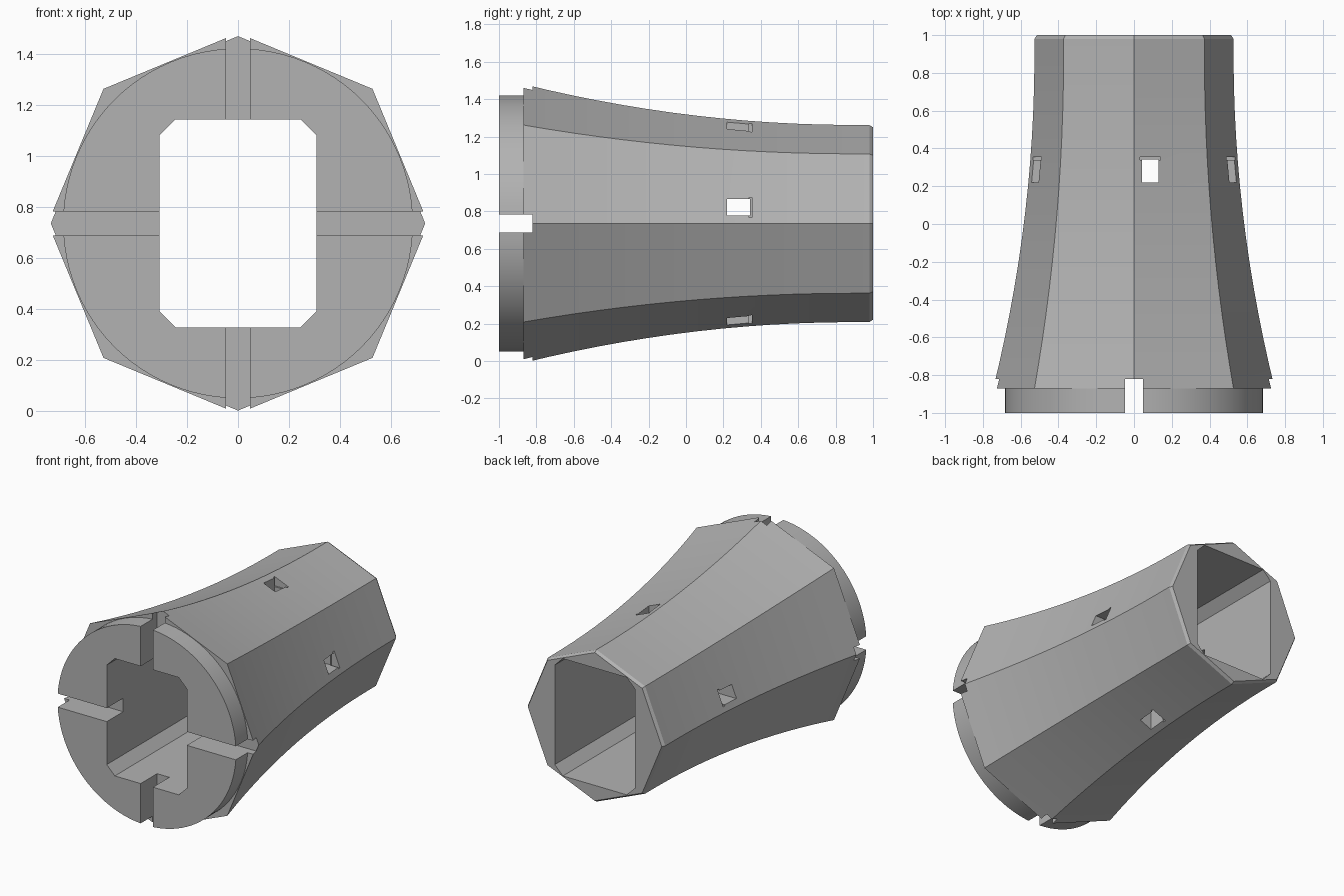
import bpy, bmesh, math
from mathutils import Matrix

if "Cube" in bpy.data.objects:
    bpy.data.objects.remove(bpy.data.objects["Cube"], do_unlink=True)

CZ = 0.735  # height of the tube axis

grey = bpy.data.materials.new("plain_grey")
grey.use_nodes = True
colour = (0.45, 0.45, 0.45, 1)
grey.diffuse_color = colour
grey.node_tree.nodes["Principled BSDF"].inputs["Base Color"].default_value = colour


def loft(name, rings):
    """Closed solid through rings of (x, y, z) points."""
    bm = bmesh.new()
    loops = [[bm.verts.new(p) for p in ring] for ring in rings]
    n = len(loops[0])
    for a, b in zip(loops, loops[1:]):
        for i in range(n):
            j = (i + 1) % n
            bm.faces.new((a[i], a[j], b[j], b[i]))
    bm.faces.new(loops[0])
    bm.faces.new(loops[-1])
    bmesh.ops.recalc_face_normals(bm, faces=bm.faces)
    mesh = bpy.data.meshes.new(name)
    bm.to_mesh(mesh)
    bm.free()
    mesh.materials.append(grey)
    obj = bpy.data.objects.new(name, mesh)
    bpy.context.collection.objects.link(obj)
    return obj


def circle(r, y, sides):
    angles = [2 * math.pi * i / sides for i in range(sides)]
    return [(r * math.cos(a), y, CZ + r * math.sin(a)) for a in angles]


def box(name, x, y, z, turned=False):
    """Box from ranges, z measured from the axis; turned swaps x and z."""
    if turned:
        x, z = z, x
    ring = lambda v: [(x[0], v, CZ + z[0]), (x[1], v, CZ + z[0]),
                      (x[1], v, CZ + z[1]), (x[0], v, CZ + z[1])]
    return loft(name, [ring(y[0]), ring(y[1])])


def combine(target, other, operation):
    mod = target.modifiers.new(operation.lower(), 'BOOLEAN')
    mod.operation = operation
    mod.solver = 'EXACT'
    mod.object = other
    bpy.context.view_layer.objects.active = target
    bpy.ops.object.modifier_apply(modifier=mod.name)
    bpy.data.objects.remove(other, do_unlink=True)


# Flared eight-sided body with a chamfered rear rim
START, RIM, STEPS = -0.87, 0.98, 14
rings = []
for i in range(STEPS + 1):
    y = START + (RIM - START) * i / STEPS
    rings.append(circle(0.527 + 0.218 * (max(0, 0.9 - y) / 1.77) ** 2, y, 8))
rings.append(circle(0.514, 1.0, 8))
body = loft("flared_tube", rings)

# Round front collar
combine(body, loft("collar", [circle(0.685, -1, 96), circle(0.685, -0.86, 96)]), 'UNION')

# Rectangular bore with cut corners
w, h, c = 0.307, 0.407, 0.062
quarter = [(w, h - c), (w - c, h)]
section = (quarter + [(-x, z) for x, z in reversed(quarter)]
           + [(-x, -z) for x, z in quarter] + [(x, -z) for x, z in reversed(quarter)])
bore = [[(x, y, CZ + z) for x, z in section] for y in (-1.2, 1.2)]
combine(body, loft("bore", bore), 'DIFFERENCE')

# Crossed front slots, side windows and the shallow groove behind each window
for turned in (False, True):
    combine(body, box("slot", (-0.047, 0.047), (-1.2, -0.82), (-1, 1), turned), 'DIFFERENCE')
    combine(body, box("window", (0.042, 0.131), (0.22, 0.342), (-1, 1), turned), 'DIFFERENCE')
    for depth in ((0.47, 1), (-1, -0.47)):
        combine(body, box("groove", (0.033, 0.14), (0.338, 0.354), depth, turned), 'DIFFERENCE')

# Round collar shades smoothly, facets stay sharp
bpy.ops.object.select_all(action='DESELECT')
body.select_set(True)
bpy.context.view_layer.objects.active = body
bpy.ops.object.shade_smooth_by_angle(angle=math.radians(5))
